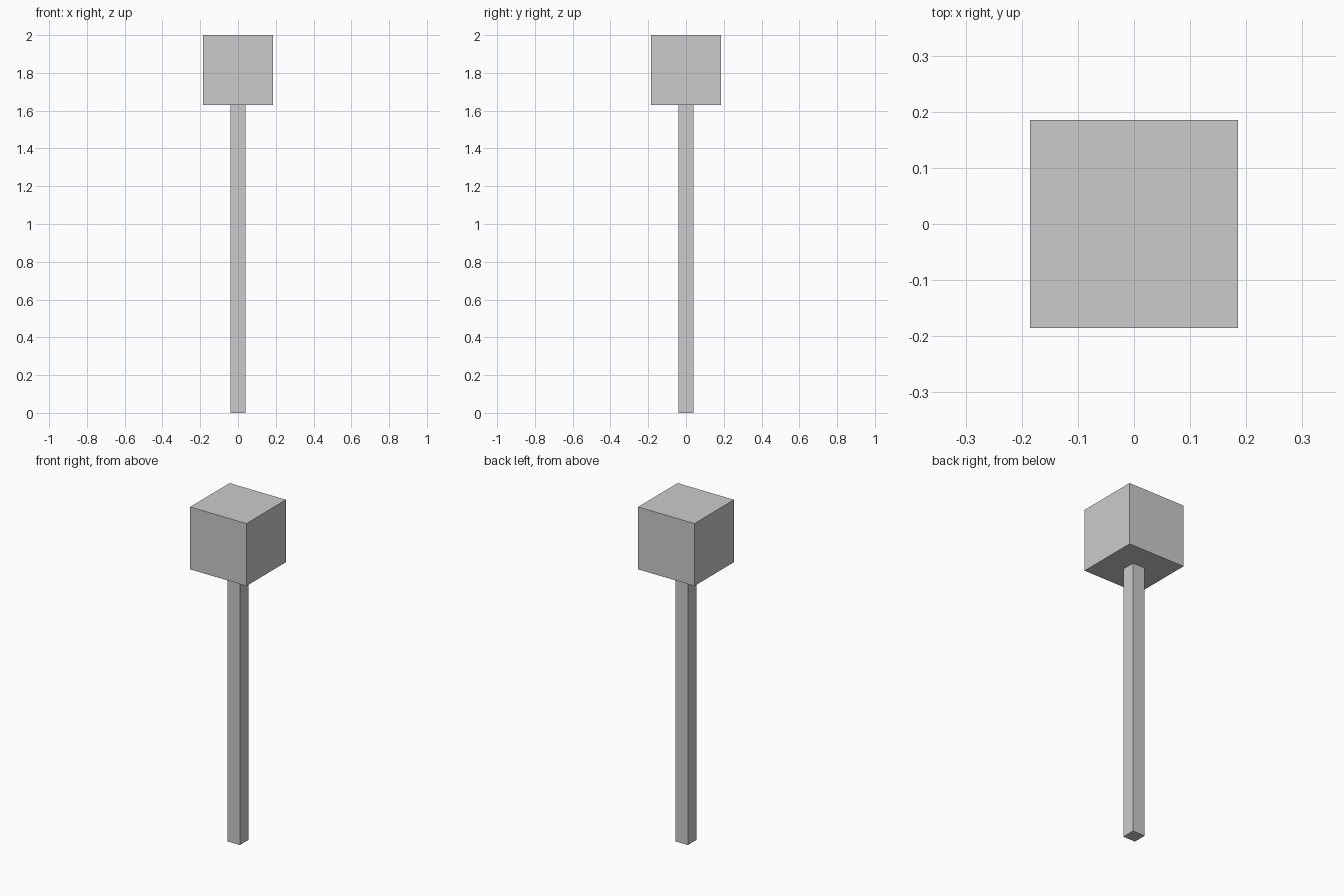
import bpy

if "Cube" in bpy.data.objects:
    bpy.data.objects.remove(bpy.data.objects["Cube"])


def box(name, width, z0, z1):
    """Square upright box centred on the z axis, from z0 to z1."""
    bpy.ops.mesh.primitive_cube_add(size=1, location=(0, 0, (z0 + z1) / 2))
    ob = bpy.context.object
    ob.name = name
    ob.scale = (width, width, z1 - z0)
    bpy.ops.object.transform_apply(location=False, rotation=False, scale=True)
    return ob


HEAD = 0.37

# Long square handle
box("handle", 0.08, 0, 2 - HEAD)

# Cube head on top
box("head", HEAD, 2 - HEAD, 2)
